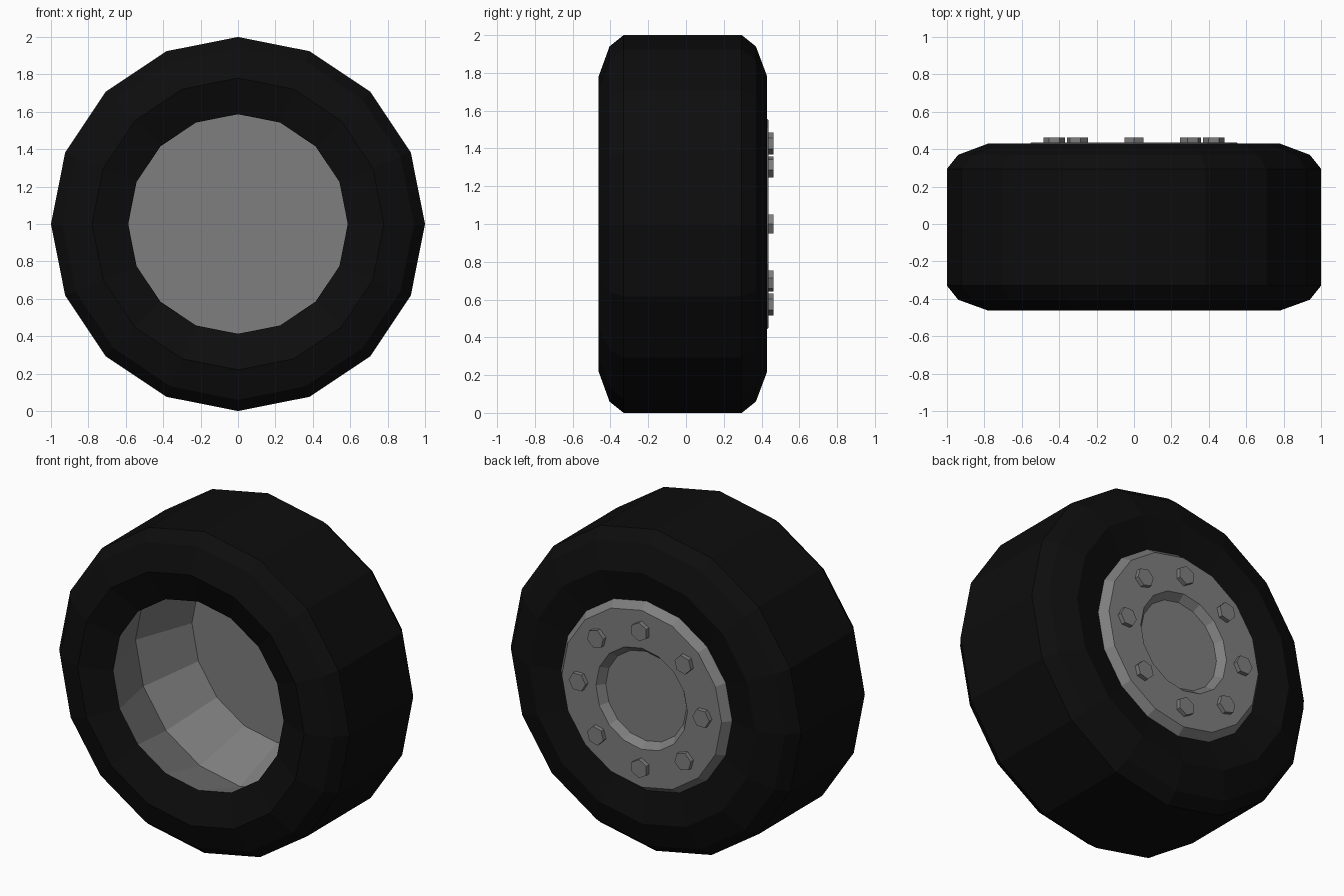
import bpy, bmesh, math

if "Cube" in bpy.data.objects:
    bpy.data.objects.remove(bpy.data.objects["Cube"])

SIDES = 16
CENTRE_Z = 1.0


def material(name, value):
    m = bpy.data.materials.new(name)
    m.diffuse_color = (value, value, value, 1)
    m.use_nodes = True
    m.node_tree.nodes["Principled BSDF"].inputs["Base Color"].default_value = m.diffuse_color
    return m


rubber = material("black_rubber", 0.004)
metal = material("grey_metal", 0.21)


def finish(bm, name, mat):
    mesh = bpy.data.meshes.new(name)
    bm.to_mesh(mesh)
    bm.free()
    mesh.materials.append(mat)
    ob = bpy.data.objects.new(name, mesh)
    ob.location.z = CENTRE_Z
    bpy.context.collection.objects.link(ob)
    return ob


def lathe(name, profile, mat, cap_start=False, cap_end=False):
    """Spin (radius, y) points around the y axis into flat facets."""
    bm = bmesh.new()
    rings = []
    for r, y in profile:
        rings.append([bm.verts.new((r * math.cos(a), y, r * math.sin(a)))
                      for a in (2 * math.pi * k / SIDES for k in range(SIDES))])
    for a, b in zip(rings, rings[1:]):
        for j in range(SIDES):
            k = (j + 1) % SIDES
            bm.faces.new((a[j], b[j], b[k], a[k]))
    if cap_start:
        bm.faces.new(rings[0])
    if cap_end:
        bm.faces.new(rings[-1][::-1])
    bm.normal_update()
    return finish(bm, name, mat)


# Tyre: tread, shoulders and both sidewalls
lathe("tyre", [(0.587, -0.39), (0.78, -0.463), (0.94, -0.405), (1.0, -0.33),
               (1.0, 0.295), (0.94, 0.37), (0.78, 0.43), (0.589, 0.387)], rubber)

# Hollow inside of the rim, seen from the front
lathe("rim_barrel", [(0.587, 0.385), (0.72, 0.02), (0.587, -0.39)],
      metal, cap_start=True)

# Bevelled rim plate with recessed hub on the back
lathe("rim_plate", [(0.589, 0.387), (0.55, 0.436), (0.315, 0.436), (0.278, 0.392)],
      metal, cap_end=True)

# Ring of eight hexagonal bolts, one corner pointing outwards
for n in range(8):
    a = n * math.pi / 4
    bm = bmesh.new()
    cx, cz = 0.426 * math.cos(a), 0.426 * math.sin(a)
    rings = [[bm.verts.new((cx + 0.058 * math.cos(a + k * math.pi / 3), y,
                            cz + 0.058 * math.sin(a + k * math.pi / 3)))
              for k in range(6)] for y in (0.43, 0.463)]
    for k in range(6):
        m = (k + 1) % 6
        bm.faces.new((rings[0][k], rings[1][k], rings[1][m], rings[0][m]))
    bm.faces.new(rings[1][::-1])
    bm.faces.new(rings[0])
    bm.normal_update()
    finish(bm, "bolt_%d" % (n + 1), metal)
